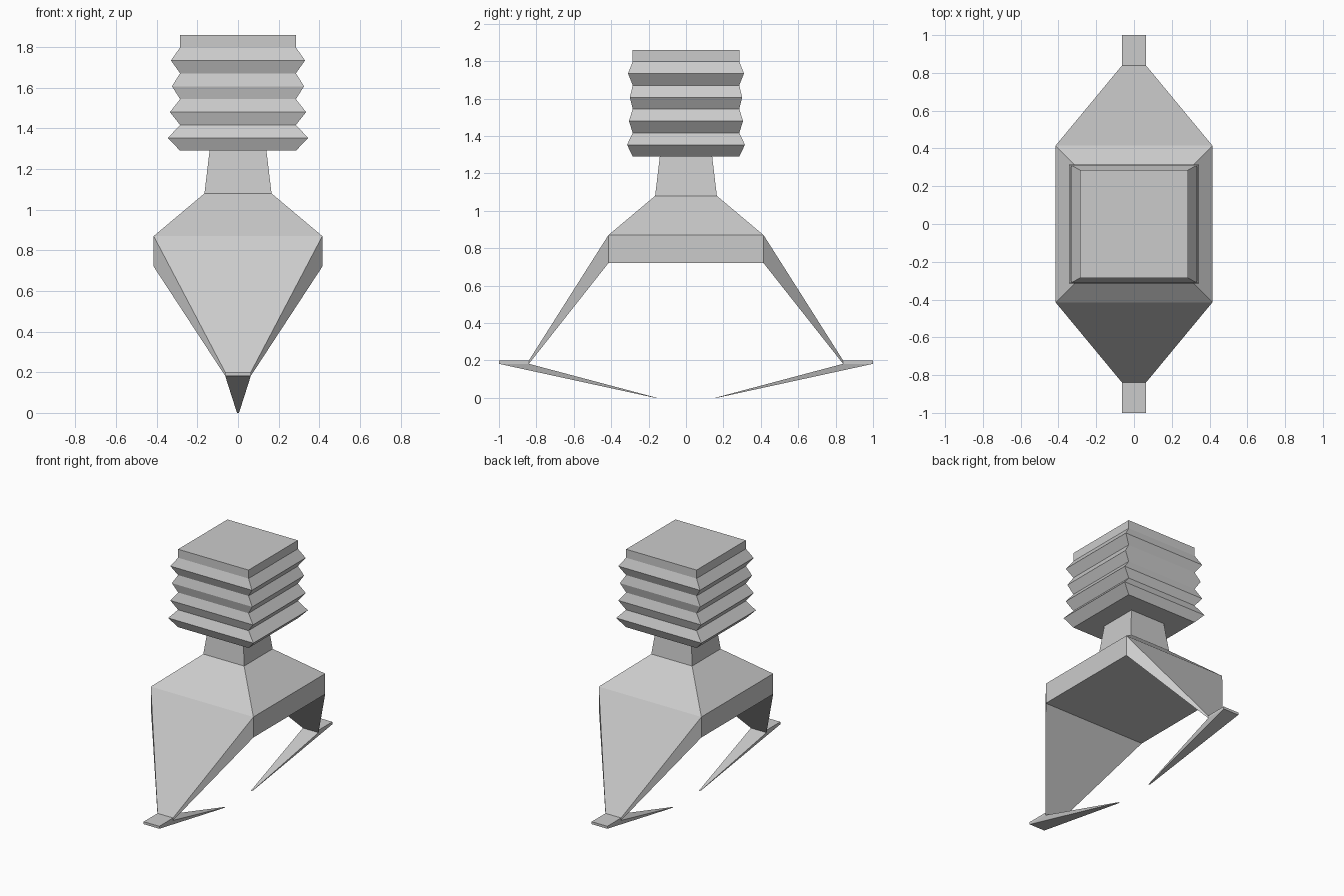
import bpy, bmesh
from math import copysign as sgn

if "Cube" in bpy.data.objects:
    bpy.data.objects.remove(bpy.data.objects["Cube"])

bm = bmesh.new()


def grow(face, move):
    """Extrude one face and place each new corner with move(co)."""
    new = bmesh.ops.extrude_discrete_faces(bm, faces=[face])["faces"][0]
    for v in new.verts:
        v.co = move(v.co.copy())
    bm.normal_update()
    return new


def pick(faces, axis, sign):
    return max(faces, key=lambda f: f.normal[axis] * sign)


# body block
bmesh.ops.create_cube(bm, size=2)
for v in bm.verts:
    v.co = (v.co.x * 0.415, v.co.y * 0.415, 0.72 if v.co.z < 0 else 0.87)
bm.normal_update()
top = pick(bm.faces, 2, 1)
sides = {s: pick(bm.faces, 1, s) for s in (-1, 1)}

# shoulders, neck and bellows: (z, half width, half depth)
rings = [(1.08, 0.165, 0.165), (1.29, 0.14, 0.14), (1.29, 0.285, 0.285)]
bulges = [(0.345, 0.315), (0.335, 0.305), (0.325, 0.30), (0.33, 0.31)]
for i, (hx, hy) in enumerate(bulges):
    z = 1.29 + 0.127 * i
    rings += [(z + 0.063, hx, hy), (z + 0.127, 0.285, 0.285)]
rings.append((1.86, 0.285, 0.285))
for z, hx, hy in rings:
    top = grow(top, lambda c: (sgn(hx, c.x), sgn(hy, c.y), z))

# two claws: tapering arm, toe block, inward spike
for s, face in sides.items():
    arm = grow(face, lambda c: (sgn(0.063, c.x), s * 0.84, 0.2 if c.z > 0.8 else 0.182))
    toe = grow(arm, lambda c: (c.x, s * 1.0, c.z))
    around = {f for e in toe.edges for f in e.link_faces}
    grow(pick(around, 2, -1),
         lambda c: (sgn(0.005, c.x), s * (0.165 if abs(c.y) > 0.9 else 0.155), 0))

bmesh.ops.recalc_face_normals(bm, faces=bm.faces)
mesh = bpy.data.meshes.new("bellows_claw_gripper")
bm.to_mesh(mesh)
bm.free()
bpy.context.collection.objects.link(bpy.data.objects.new("bellows_claw_gripper", mesh))
